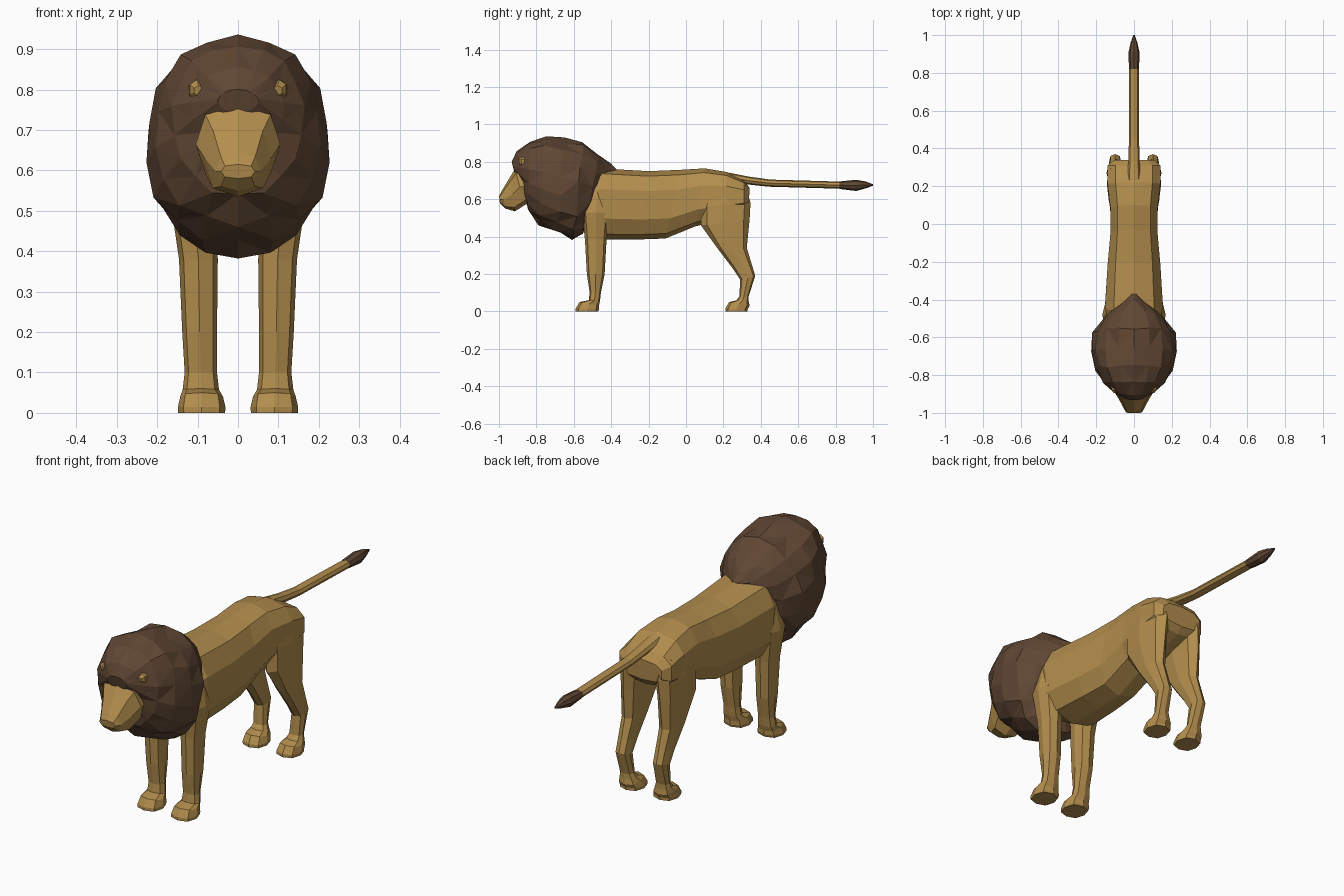
import bpy
import bmesh
import math
import random
from mathutils import Vector

default_cube = bpy.data.objects.get("Cube")
if default_cube:
    bpy.data.objects.remove(default_cube, do_unlink=True)

random.seed(4)


def make_material(name, red, green, blue):
    material = bpy.data.materials.new(name)
    material.use_nodes = True
    color = (red, green, blue, 1.0)
    material.diffuse_color = color
    shader = material.node_tree.nodes["Principled BSDF"]
    shader.inputs["Base Color"].default_value = color
    shader.inputs["Roughness"].default_value = 0.9
    return material


tan_fur = make_material("tan fur", 0.45, 0.27, 0.075)
brown_hair = make_material("brown hair", 0.115, 0.062, 0.034)


def squash(value, power):
    """Signed power, which makes an ellipse boxier when power is below one."""
    return math.copysign(abs(value) ** power, value)


def loft(name, rings, sides, material, power=1.0, side=1, jitter=0.0):
    """Skin a row of rings; each ring is (start y, start z, end y, end z,
    half width, centre x), where start and end are opposite ring points."""
    mesh_builder = bmesh.new()
    loops = []
    for start_y, start_z, end_y, end_z, half_width, centre_x in rings:
        start = Vector((centre_x * side, start_y, start_z))
        end = Vector((centre_x * side, end_y, end_z))
        middle = (start + end) / 2
        axis = (start - end) / 2
        # the same bump on both sides keeps the shape symmetrical
        bumps = [random.uniform(-jitter, jitter) for _ in range(sides)]
        slides = [random.uniform(-jitter, jitter) for _ in range(sides)]
        loop = []
        for index in range(sides):
            angle = math.tau * index / sides
            mirrored = min(index, sides - index)
            scale = 1 + bumps[mirrored]
            point = middle + axis * squash(math.cos(angle), power) * scale
            point.x += half_width * squash(math.sin(angle), power) * scale
            point.y += slides[mirrored] * half_width
            loop.append(mesh_builder.verts.new(point))
        loops.append(loop)
    for current, following in zip(loops, loops[1:]):
        for index in range(sides):
            after = (index + 1) % sides
            mesh_builder.faces.new((current[index], current[after],
                                    following[after], following[index]))
    mesh_builder.faces.new(loops[0])
    mesh_builder.faces.new(loops[-1])
    if jitter:
        bmesh.ops.triangulate(mesh_builder, faces=mesh_builder.faces[:])
    bmesh.ops.recalc_face_normals(mesh_builder, faces=mesh_builder.faces[:])
    mesh = bpy.data.meshes.new(name)
    mesh_builder.to_mesh(mesh)
    mesh_builder.free()
    mesh.materials.append(material)
    part = bpy.data.objects.new(name, mesh)
    bpy.context.collection.objects.link(part)
    return part


# Torso, from the chest to the rump
loft("body", [
    (-.60, .70, -.56, .46, .11, 0),
    (-.46, .765, -.43, .385, .16, 0),
    (-.2, .75, -.25, .385, .145, 0),
    (-.03, .757, -.11, .39, .13, 0),
    (.1, .765, .05, .455, .13, 0),
    (.22, .745, .2, .49, .145, 0),
    (.31, .70, .31, .53, .145, 0),
    (.34, .66, .335, .56, .11, 0),
], 10, tan_fur, power=0.75)

# Legs with paws, one pair in front and one behind
front_leg = [
    (-.53, .64, -.42, .64, .04, .105),
    (-.555, .53, -.41, .53, .056, .112),
    (-.54, .38, -.425, .38, .048, .098),
    (-.53, .2, -.435, .2, .043, .095),
    (-.515, .1, -.455, .1, .04, .092),
    (-.52, .06, -.46, .055, .045, .092),
    (-.57, .05, -.465, .03, .053, .09),
    (-.59, .015, -.465, .012, .059, .09),
    (-.59, 0, -.47, 0, .058, .09),
]
hind_leg = [
    (.10, .66, .32, .67, .045, .09),
    (.08, .56, .345, .58, .052, .092),
    (.08, .46, .34, .49, .045, .098),
    (.17, .335, .325, .34, .038, .1),
    (.25, .23, .352, .25, .033, .1),
    (.29, .17, .37, .19, .032, .1),
    (.285, .08, .335, .08, .034, .096),
    (.27, .06, .335, .055, .042, .094),
    (.23, .05, .34, .03, .05, .092),
    (.21, .015, .33, .012, .056, .09),
    (.21, 0, .33, 0, .055, .09),
]
for label, side in (("left", 1), ("right", -1)):
    loft("front_leg_" + label, front_leg, 8, tan_fur, power=0.8, side=side)
    loft("hind_leg_" + label, hind_leg, 8, tan_fur, power=0.8, side=side)

# Shaggy mane wrapping the head and neck
loft("mane", [
    (-.93, .80, -.92, .745, .05, 0),
    (-.90, .855, -.865, .64, .115, 0),
    (-.84, .905, -.85, .54, .165, 0),
    (-.75, .935, -.78, .47, .21, 0),
    (-.65, .92, -.69, .42, .23, 0),
    (-.55, .895, -.60, .385, .215, 0),
    (-.46, .845, -.56, .40, .165, 0),
    (-.40, .785, -.51, .54, .09, 0),
    (-.37, .76, -.44, .68, .03, 0),
], 18, brown_hair, power=0.92, jitter=0.05)

# Muzzle with a sloping nose and a receding chin
loft("muzzle", [
    (-1.0, .615, -.995, .58, .042, 0),
    (-.985, .645, -.965, .55, .055, 0),
    (-.94, .72, -.915, .535, .08, 0),
    (-.915, .76, -.86, .57, .105, 0),
    (-.84, .76, -.80, .60, .10, 0),
], 8, tan_fur, power=0.75)

# Small ears peeking out of the mane
ear = [
    (-.85, .825, -.85, .765, .02, .105),
    (-.88, .825, -.88, .775, .02, .102),
    (-.895, .81, -.89, .785, .012, .098),
]
for label, side in (("left", 1), ("right", -1)):
    loft("ear_" + label, ear, 6, tan_fur, side=side)

# Tail and its dark tuft
loft("tail", [
    (.23, .742, .25, .69, .035, 0),
    (.33, .722, .32, .68, .03, 0),
    (.45, .705, .44, .667, .027, 0),
    (.83, .694, .83, .656, .026, 0),
], 8, tan_fur)
loft("tail_tuft", [
    (.82, .695, .82, .655, .027, 0),
    (.91, .704, .91, .644, .029, 0),
    (.96, .695, .96, .658, .018, 0),
    (1.0, .68, 1.0, .672, .004, 0),
], 8, brown_hair)
